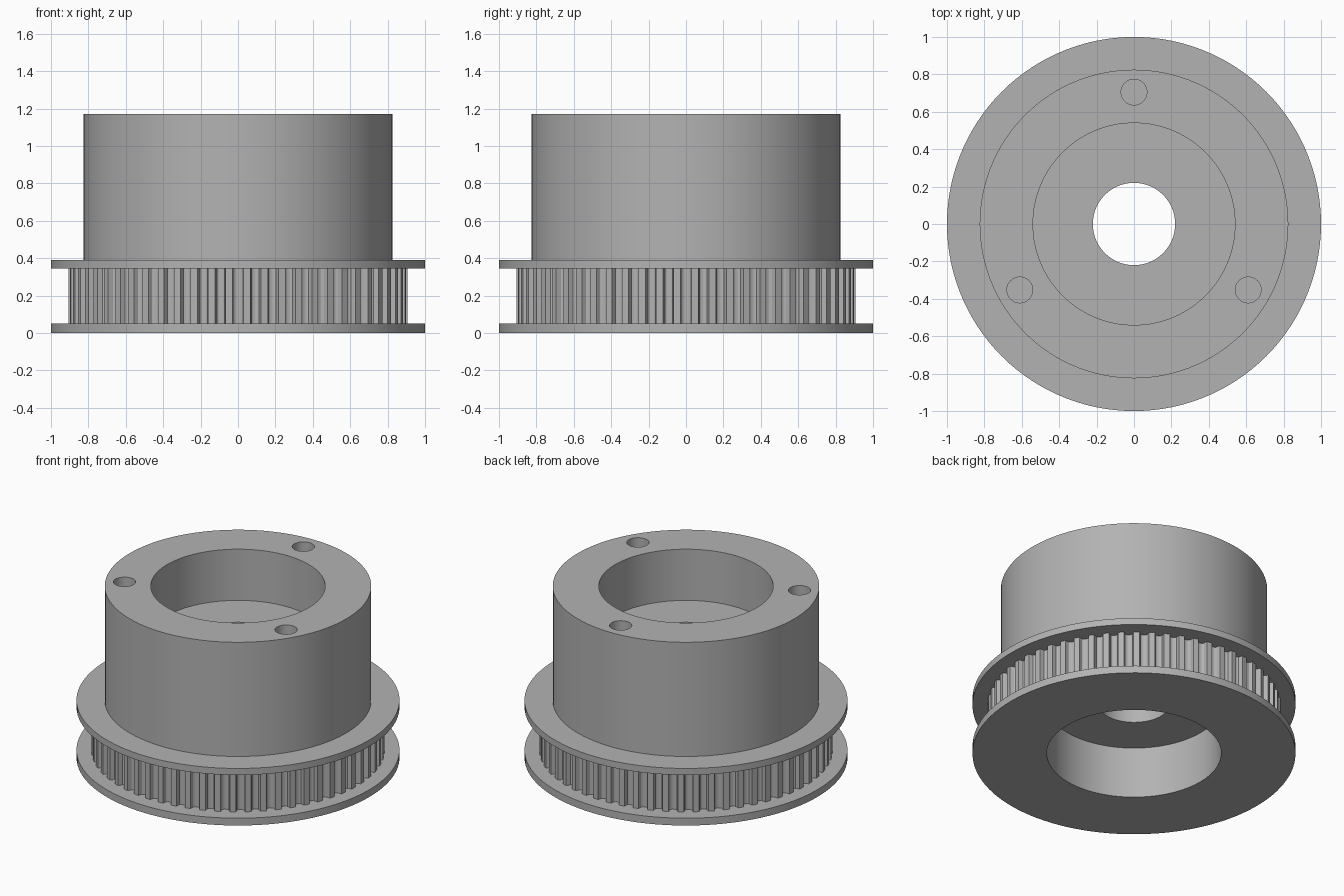
import bpy
import bmesh
import math

TEETH = 60
SEGMENTS = 120

old = bpy.data.objects.get("Cube")
if old:
    bpy.data.objects.remove(old, do_unlink=True)

# Single grey material
grey = bpy.data.materials.new("plain grey")
grey.use_nodes = True
colour = (0.45, 0.45, 0.45, 1)
grey.diffuse_color = colour
grey.node_tree.nodes["Principled BSDF"].inputs["Base Color"].default_value = colour


def finish(bm, name):
    bmesh.ops.recalc_face_normals(bm, faces=bm.faces)
    mesh = bpy.data.meshes.new(name)
    bm.to_mesh(mesh)
    bm.free()
    obj = bpy.data.objects.new(name, mesh)
    bpy.context.collection.objects.link(obj)
    mesh.materials.append(grey)
    return obj


def loft(rings, name):
    """Join closed rings of points into a closed tube-like solid."""
    bm = bmesh.new()
    loops = [[bm.verts.new(p) for p in ring] for ring in rings]
    for a, b in zip(loops, loops[1:] + loops[:1]):
        for i in range(len(a)):
            j = (i + 1) % len(a)
            bm.faces.new((a[i], a[j], b[j], b[i]))
    return finish(bm, name)


def ring(points, z):
    return [(r * math.cos(a), r * math.sin(a), z) for r, a in points]


def circle(r):
    return [(r, 2 * math.pi * i / SEGMENTS) for i in range(SEGMENTS)]


def smooth(obj):
    bpy.ops.object.select_all(action='DESELECT')
    obj.select_set(True)
    bpy.context.view_layer.objects.active = obj
    bpy.ops.object.shade_smooth_by_angle(angle=math.radians(30))


# Pulley body: two flanges, hub, bearing seats above and below a pierced web
profile = [(0.54, 0), (1, 0), (1, 0.05), (0.84, 0.05), (0.84, 0.345),
           (1, 0.345), (1, 0.39), (0.825, 0.39), (0.825, 1.17), (0.54, 1.17),
           (0.54, 0.82), (0.22, 0.82), (0.22, 0.35), (0.54, 0.35)]
body = loft([ring(circle(r), z) for r, z in profile], "pulley_body")

# Three blind screw holes in the hub's top
for k in range(3):
    a = math.radians(90 + 120 * k)
    bm = bmesh.new()
    bmesh.ops.create_cone(bm, cap_ends=True, segments=40, radius1=0.069,
                          radius2=0.069, depth=0.8)
    bmesh.ops.translate(bm, verts=bm.verts,
                        vec=(0.705 * math.cos(a), 0.705 * math.sin(a), 1.22))
    cutter = finish(bm, "screw_hole_cutter")
    cut = body.modifiers.new("screw_hole", 'BOOLEAN')
    cut.operation = 'DIFFERENCE'
    cut.solver = 'EXACT'
    cut.object = cutter
    bpy.context.view_layer.objects.active = body
    body.select_set(True)
    bpy.ops.object.modifier_apply(modifier=cut.name)
    bpy.data.objects.remove(cutter, do_unlink=True)
smooth(body)

# Toothed belt band: rounded grooves between narrow lands
pitch = 2 * math.pi / TEETH
half_groove, depth, steps = 0.032, 0.036, 8
outer = []
for t in range(TEETH):
    for s in range(steps + 1):
        u = 2 * s / steps - 1
        drop = depth * math.sqrt(max(0, 1 - abs(u) ** 3))
        outer.append((0.908 - drop, t * pitch + u * half_groove))
inner = [(0.8, a) for r, a in outer]
band = loft([ring(outer, 0.04), ring(outer, 0.355),
             ring(inner, 0.355), ring(inner, 0.04)], "toothed_band")
smooth(band)
